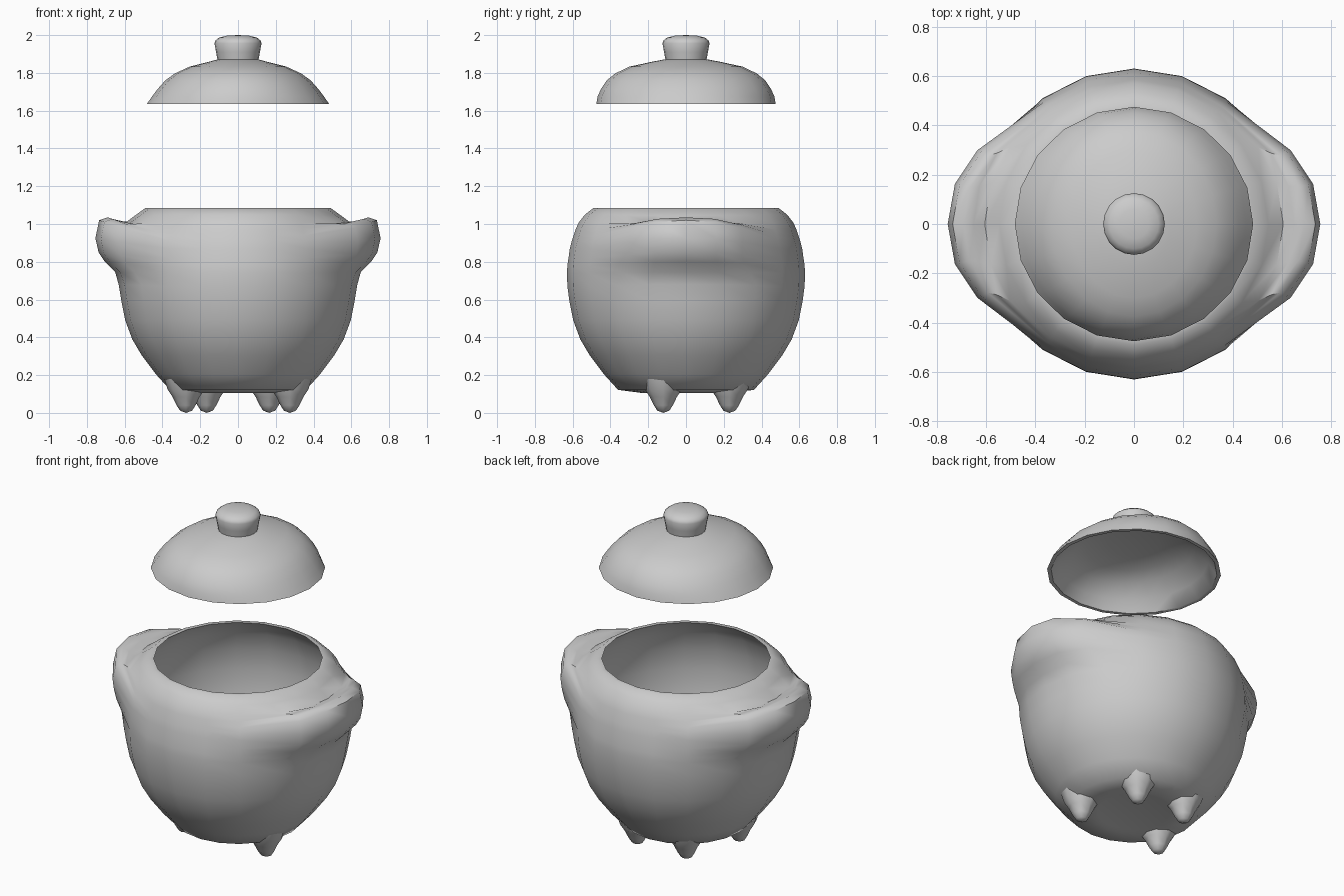
import bpy, bmesh, math

if "Cube" in bpy.data.objects:
    bpy.data.objects.remove(bpy.data.objects["Cube"])

SIDES = 20


def lathe(name, rows, sides, place, center=(0, 0), angle=50):
    """Skin rings of points; rows whose radius is 0 become poles."""
    bm = bmesh.new()
    rings = []
    for row in rows:
        n = 1 if row[0] == 0 else sides
        rings.append([bm.verts.new(place(row, i)) for i in range(n)])
    for a, b in zip(rings, rings[1:]):
        for i in range(sides):
            j = (i + 1) % sides
            quad = [a[i % len(a)], a[j % len(a)], b[j % len(b)], b[i % len(b)]]
            quad = list(dict.fromkeys(quad))
            if len(quad) > 2:
                bm.faces.new(quad)
    bmesh.ops.recalc_face_normals(bm, faces=bm.faces)
    mesh = bpy.data.meshes.new(name)
    bm.to_mesh(mesh)
    bm.free()
    mesh.shade_smooth()
    mesh.set_sharp_from_angle(angle=math.radians(angle))
    obj = bpy.data.objects.new(name, mesh)
    obj.location = (center[0], center[1], 0)
    bpy.context.collection.objects.link(obj)
    return obj


# Pot: radius, height, radius and height at the handle, sideways squeeze at the handle
pot = [
    (0.49, 1.085), (0.535, 1.05, 0.545, 1.045, 0), (0.57, 1.005, 0.605, 1.0, 0.4),
    (0.585, 0.97, 0.65, 1.02, 0.8), (0.595, 0.94, 0.69, 1.035, 1),
    (0.605, 0.91, 0.735, 1.02, 1), (0.615, 0.87, 0.755, 0.925, 1),
    (0.622, 0.82, 0.738, 0.85, 1), (0.628, 0.78, 0.705, 0.80, 0.8),
    (0.63, 0.74, 0.65, 0.745, 0.4), (0.628, 0.67, 0.632, 0.68, 0),
    (0.617, 0.59), (0.597, 0.49), (0.56, 0.39), (0.51, 0.305), (0.435, 0.205),
    (0.36, 0.122), (0.23, 0.105), (0.20, 0.112), (0, 0.112)]
inside = [
    (0, 0.15), (0.33, 0.155), (0.41, 0.22), (0.485, 0.315), (0.535, 0.4),
    (0.572, 0.49), (0.595, 0.6), (0.605, 0.74), (0.59, 0.87), (0.55, 0.98),
    (0.51, 1.045), (0.465, 1.085)]
HANDLE_WEIGHT = {0: 1.0, 1: 0.92, 2: 0.62}


def pot_point(row, i):
    r, z = row[:2]
    half = SIDES // 2
    k = (i + half // 2) % half - half // 2       # steps away from nearest handle
    axis = 0 if math.cos(i * math.tau / SIDES) > 0 else math.pi
    if abs(k) == half // 2:
        axis = i * math.tau / SIDES - k * math.tau / SIDES
    a = k * math.tau / SIDES
    w = HANDLE_WEIGHT.get(abs(k), 0)
    if len(row) > 2 and w:
        r += (row[2] - r) * w
        z += (row[3] - z) * w
        a *= 1 - 0.3 * row[4]
    return (r * math.cos(axis + a), r * math.sin(axis + a), z)


lathe("pot", inside + pot, SIDES, pot_point)

# Feet: two at the front set wide, two at the back set closer
foot = [(0.115, 0.18), (0.098, 0.125), (0.072, 0.085), (0.05, 0.04), (0.032, 0.012), (0, 0.0)]


def foot_point(row, i):
    a = i * math.tau / 8
    return (row[0] * math.cos(a), row[0] * math.sin(a), row[1])


for side, label in ((-1, "left"), (1, "right")):
    lathe(f"front_{label}_foot", foot, 8, foot_point, (side * 0.275, -0.12))
    lathe(f"back_{label}_foot", foot, 8, foot_point, (side * 0.165, 0.23))

# Lid: x radius, y radius, height; hollow dome floating above the pot
lid = [
    (0, 0, 1.825), (0.14, 0.15, 1.82), (0.25, 0.28, 1.80), (0.315, 0.365, 1.765),
    (0.40, 0.43, 1.70), (0.46, 0.455, 1.635), (0.483, 0.475, 1.635),
    (0.455, 0.468, 1.675), (0.425, 0.45, 1.715), (0.385, 0.42, 1.76), (0.335, 0.375, 1.797),
    (0.256, 0.30, 1.833), (0.15, 0.175, 1.86), (0.105, 0.11, 1.872), (0, 0, 1.875)]


def oval_point(row, i):
    a = i * math.tau / SIDES
    return (row[0] * math.cos(a), row[1] * math.sin(a), row[2])


lathe("lid", lid, SIDES, oval_point)

# Knob: flared stem with a domed cap
knob = [(r, r, z) for r, z in (
    (0.108, 1.865), (0.116, 1.91), (0.125, 1.957), (0.119, 1.972),
    (0.1, 1.987), (0.06, 1.997), (0, 2.0))]
lathe("lid_knob", knob, SIDES, oval_point, angle=35)
